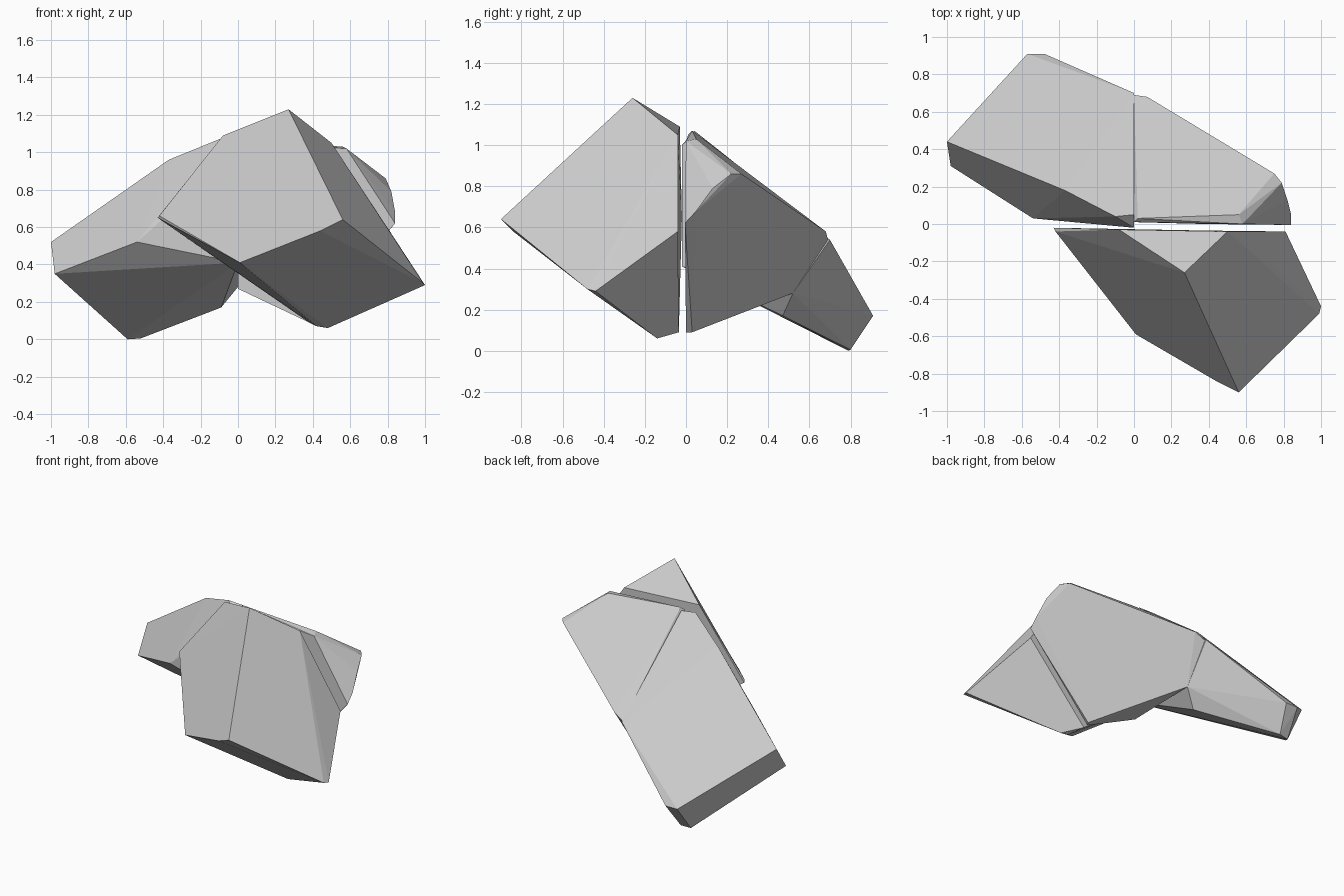
import bpy, bmesh, math


def hull_block(name, corners):
    """Flat-faced convex stone block spanned by its corner points."""
    bm = bmesh.new()
    for p in corners:
        bm.verts.new(p)
    res = bmesh.ops.convex_hull(bm, input=bm.verts[:])
    loose = {g for g in res["geom_interior"] + res["geom_unused"]
             if isinstance(g, bmesh.types.BMVert)}
    bmesh.ops.delete(bm, geom=list(loose), context='VERTS')
    bmesh.ops.dissolve_limit(bm, angle_limit=math.radians(1.5),
                             verts=bm.verts[:], edges=bm.edges[:])
    bmesh.ops.recalc_face_normals(bm, faces=bm.faces[:])
    me = bpy.data.meshes.new(name)
    bm.to_mesh(me)
    bm.free()
    ob = bpy.data.objects.new(name, me)
    bpy.context.collection.objects.link(ob)
    return ob


# front block: tilted box cut off along the dividing gap
hull_block("front_block", [
    (0.27, -0.26, 1.23), (0.56, -0.90, 0.64), (1.00, -0.44, 0.29),
    (0.99, -0.48, 0.30), (0.01, -0.59, 0.41), (0.44, -0.84, 0.58),
    (0.48, -0.14, 0.06), (0.42, -0.14, 0.07),
    (-0.43, -0.02, 0.65), (-0.42, -0.04, 0.66), (-0.08, -0.03, 1.09),
    (0.50, -0.04, 1.05), (0.81, -0.04, 0.58), (0.38, -0.035, 0.09)])

# back right block: slanted underside, chamfered outer corner
hull_block("back_right_block", [
    (0.00, 0.01, 1.05), (0.02, 0.03, 1.07), (0.56, 0.05, 1.03),
    (0.58, 0.00, 1.02), (0.75, 0.27, 0.86), (0.79, 0.22, 0.86),
    (0.82, 0.13, 0.79), (0.84, 0.05, 0.68), (0.84, -0.005, 0.62),
    (0.07, 0.68, 0.58), (0.00, 0.69, 0.54), (0.00, 0.52, 0.28),
    (0.40, 0.03, 0.09), (0.38, 0.00, 0.09), (0.00, 0.01, 0.27)])

# back left block: long slab sloping down to the ground
hull_block("back_left_block", [
    (-1.00, 0.44, 0.52), (-0.98, 0.31, 0.35), (-0.37, 0.18, 0.96),
    (-0.10, 0.04, 1.07), (0.00, 0.05, 1.06), (0.00, -0.02, 1.00),
    (-0.54, 0.03, 0.52), (0.00, -0.02, 0.41), (0.00, 0.70, 0.54),
    (-0.48, 0.91, 0.17), (-0.57, 0.91, 0.17), (-0.59, 0.79, 0.00),
    (-0.52, 0.80, 0.005), (-0.09, 0.47, 0.17), (0.00, 0.52, 0.28)])
